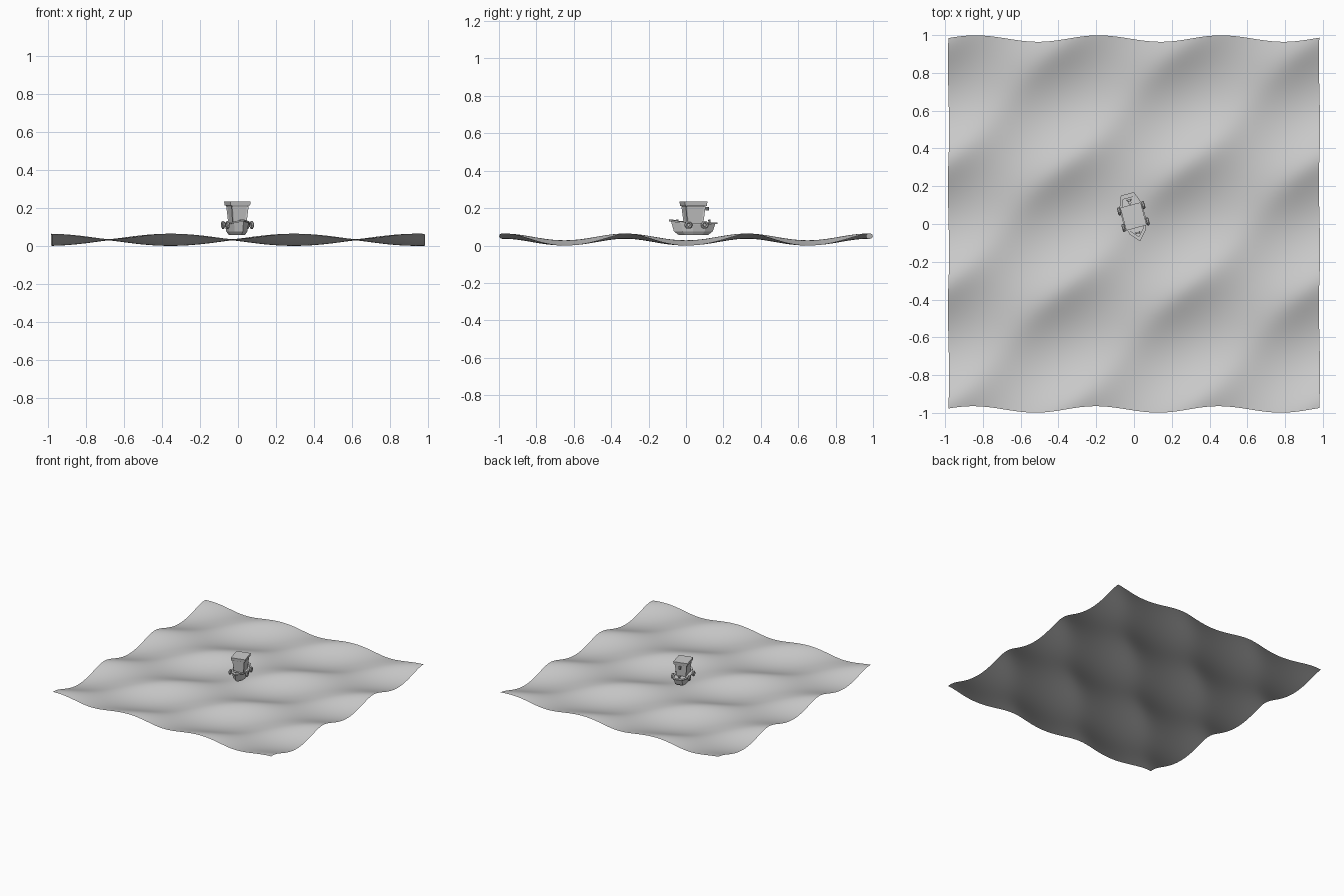
import bpy, bmesh, math
from mathutils import Matrix, Vector

cube = bpy.data.objects.get("Cube")
if cube:
    bpy.data.objects.remove(cube, do_unlink=True)


def make_material(name, value):
    mat = bpy.data.materials.new(name)
    mat.use_nodes = True
    color = (value, value, value, 1)
    mat.diffuse_color = color
    mat.node_tree.nodes["Principled BSDF"].inputs["Base Color"].default_value = color
    return mat


grey = make_material("plain grey", 0.6)

# The boat is heading slightly off the front axis
boat = Matrix.Translation((-0.003, 0.04, 0)) @ Matrix.Rotation(math.radians(15), 4, 'Z')


def finish(bm, name, matrix=None, smooth=False):
    bmesh.ops.recalc_face_normals(bm, faces=bm.faces)
    mesh = bpy.data.meshes.new(name)
    if matrix:
        bm.transform(matrix)
    bm.to_mesh(mesh)
    bm.free()
    mesh.materials.append(grey)
    for p in mesh.polygons:
        p.use_smooth = smooth
    obj = bpy.data.objects.new(name, mesh)
    bpy.context.collection.objects.link(obj)
    return obj


def loft(rings, name, cap_end=True):
    """Skin a stack of rings that share a point count."""
    bm = bmesh.new()
    loops = [[bm.verts.new(p) for p in ring] for ring in rings]
    n = len(loops[0])
    for a, b in zip(loops, loops[1:]):
        for i in range(n):
            j = (i + 1) % n
            bm.faces.new((a[i], a[j], b[j], b[i]))
    bm.faces.new(loops[0])
    if cap_end:
        bm.faces.new(loops[-1])
    return finish(bm, name, boat)


def box(name, center, size, taper=1.0):
    bm = bmesh.new()
    bmesh.ops.create_cube(bm, size=1)
    for v in bm.verts:
        k = taper if v.co.z < 0 else 1.0
        v.co = Vector(center) + Vector((v.co.x * size[0] * k,
                                        v.co.y * size[1] * k, v.co.z * size[2]))
    return finish(bm, name, boat)


def cylinder(name, center, radius, height, axis='Z'):
    bm = bmesh.new()
    bmesh.ops.create_cone(bm, cap_ends=True, segments=8, radius1=radius,
                          radius2=radius, depth=height)
    turn = Matrix.Rotation(math.pi / 2, 4, axis) if axis != 'Z' else Matrix()
    return finish(bm, name, boat @ Matrix.Translation(center) @ turn)


# Sea: two crossing wave trains, pinched towards their crests
WAVE = 2 * math.pi / 0.65
sea = bmesh.new()
bmesh.ops.create_grid(sea, x_segments=120, y_segments=120, size=0.982)
for v in sea.verts:
    x, y, z = v.co
    straight = WAVE * (y - 0.325)
    slanted = WAVE * (y - x - 0.03)
    v.co = (x + 0.003 * math.sin(slanted),
            y - 0.017 * math.sin(slanted) - 0.006 * math.sin(straight),
            0.040 + 0.018 * math.cos(straight) + 0.014 * math.cos(slanted))
low = min(v.co.z for v in sea.verts)
for v in sea.verts:
    v.co.z -= low
sea_obj = finish(sea, "sea_surface", smooth=True)
if sum(p.normal.z for p in sea_obj.data.polygons) < 0:
    sea_obj.data.flip_normals()

# Hull outline, one half from bow to stern, with the rail height at each point
HALF = [(0.0, -0.132, 0.138), (0.042, -0.085, 0.128), (0.06, -0.02, 0.12),
        (0.058, 0.06, 0.12), (0.035, 0.12, 0.124)]
OUTLINE = HALF + [(-x, y, z) for x, y, z in reversed(HALF[1:])]


def ring(scale, height=None, lift=0.0):
    return [(x * scale, y * scale, z + lift if height is None else height)
            for x, y, z in OUTLINE]


loft([ring(0.62, 0.056), ring(0.82, 0.075), ring(0.96), ring(0.86), ring(0.84, 0.106)], "hull")
rail = [ring(0.94, lift=-0.008), ring(1.03, lift=-0.008), ring(1.03), ring(0.84),
        ring(0.84, lift=-0.008)]
loft(rail, "hull_rail", cap_end=False)

# Wheelhouse: flares upwards, with recessed windows on each wall
house = box("wheelhouse", (0, 0.0, 0.16), (0.094, 0.11, 0.108), taper=0.78)
bm = bmesh.new()
bm.from_mesh(house.data)
walls = [f for f in bm.faces if abs(f.normal.z) < 0.5]
bmesh.ops.inset_individual(bm, faces=walls, thickness=0.012, depth=-0.004)
bm.to_mesh(house.data)
bm.free()
box("roof", (0, 0.0, 0.223), (0.112, 0.125, 0.022), taper=0.95)

# Lamp on a bracket behind the wheelhouse
box("lamp_bracket", (0, 0.064, 0.196), (0.008, 0.03, 0.006))
cylinder("lamp", (0, 0.076, 0.196), 0.009, 0.02)

# Tyre fenders along both sides
for side, label in ((1, "left"), (-1, "right")):
    for y, place in ((-0.045, "front"), (0.045, "rear")):
        bm = bmesh.new()
        rounds = []
        for i in range(10):
            a = math.tau * i / 10
            rounds.append([bm.verts.new((side * 0.066 + 0.008 * math.cos(b),
                                         y + (0.015 + 0.007 * math.sin(b)) * math.cos(a),
                                         0.11 + (0.015 + 0.007 * math.sin(b)) * math.sin(a)))
                           for b in (math.tau * j / 6 for j in range(6))])
        for i in range(10):
            p, q = rounds[i], rounds[(i + 1) % 10]
            for j in range(6):
                k = (j + 1) % 6
                bm.faces.new((p[j], p[k], q[k], q[j]))
        finish(bm, f"{label}_{place}_fender", boat)

# Deck fittings: mooring posts with crossbars
for y, place in ((-0.09, "bow"), (0.088, "stern")):
    cylinder(f"{place}_post", (0, y, 0.122), 0.006, 0.036)
    cylinder(f"{place}_crossbar", (0, y, 0.134), 0.004, 0.026, axis='Y')
